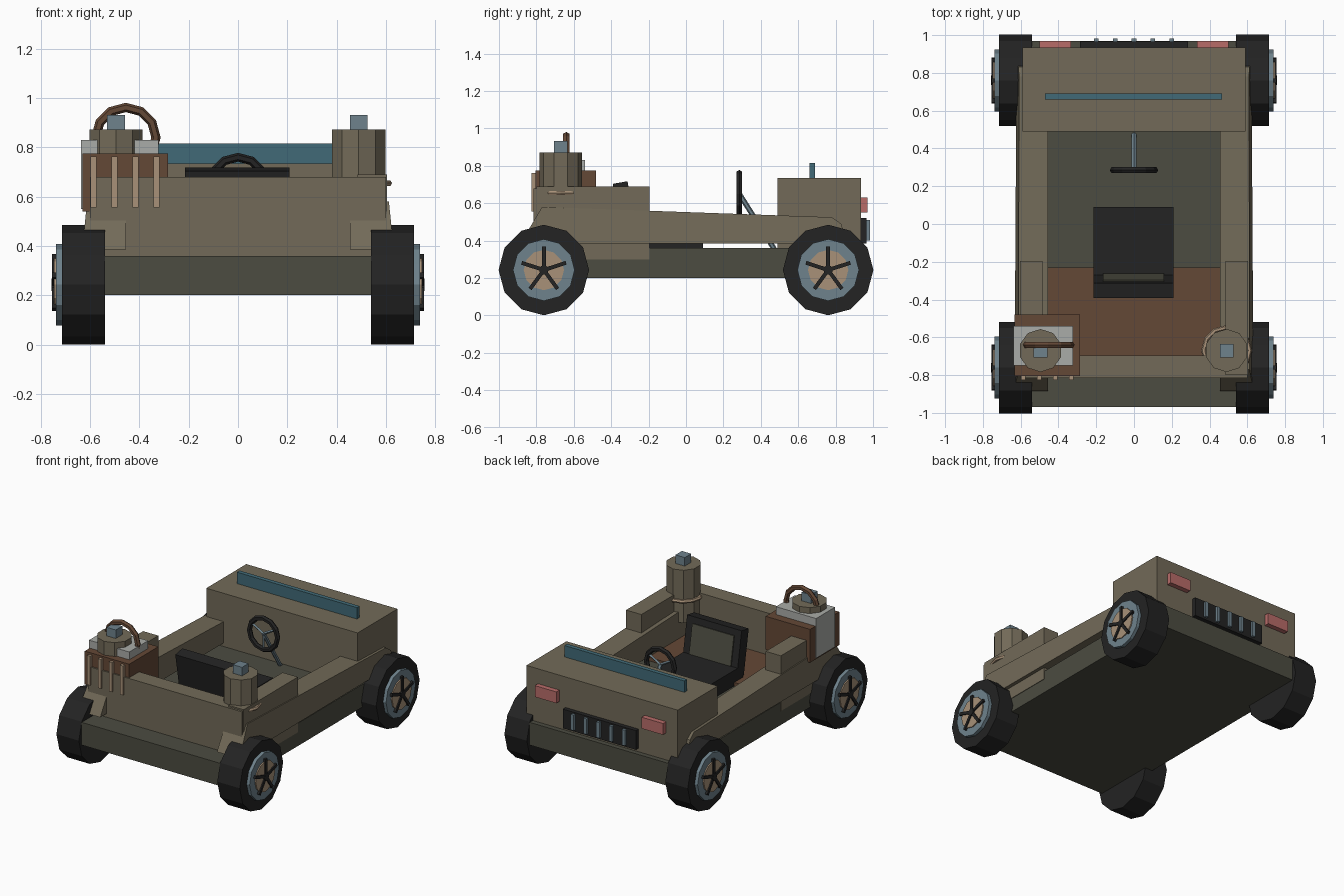
import bpy, bmesh, math
from mathutils import Matrix, Vector

if "Cube" in bpy.data.objects:
    bpy.data.objects.remove(bpy.data.objects["Cube"])


def material(name, rgb):
    m = bpy.data.materials.new(name)
    lin = [((c / 255 + 0.055) / 1.055) ** 2.4 for c in rgb]
    m.diffuse_color = (*lin, 1)
    m.use_nodes = True
    m.node_tree.nodes["Principled BSDF"].inputs["Base Color"].default_value = m.diffuse_color
    return m


KHAKI = material("khaki paint", (114, 106, 88))
OLIVE = material("dark olive", (76, 76, 65))
BLACK = material("black rubber", (35, 35, 35))
BROWN = material("brown leather", (100, 72, 54))
TEAL = material("teal glass", (65, 106, 119))
STEEL = material("blue grey steel", (110, 130, 140))
RED = material("lamp red", (184, 108, 105))
GREY = material("light grey", (170, 172, 168))
TAN = material("tan", (168, 145, 120))


def finish(name, bm, mat):
    bmesh.ops.recalc_face_normals(bm, faces=bm.faces[:])
    me = bpy.data.meshes.new(name)
    bm.to_mesh(me)
    bm.free()
    me.materials.append(mat)
    ob = bpy.data.objects.new(name, me)
    bpy.context.collection.objects.link(ob)
    return ob


def box(name, x, y, z, mat, tilt=0):
    """Box from (min, max) ranges, tilted about x around its centre."""
    size = [b - a for a, b in (x, y, z)]
    mid = Vector([(a + b) / 2 for a, b in (x, y, z)])
    bm = bmesh.new()
    bmesh.ops.create_cube(bm, size=1, matrix=Matrix.Translation(mid)
                          @ Matrix.Rotation(tilt, 4, 'X') @ Matrix.Diagonal((*size, 1)))
    return finish(name, bm, mat)


def rod(name, a, b, r, mat, sides=12, turn=0.0):
    """Capped prism from a to b."""
    a, b = Vector(a), Vector(b)
    d = b - a
    bm = bmesh.new()
    bmesh.ops.create_cone(bm, cap_ends=True, segments=sides, radius1=r, radius2=r, depth=d.length,
                          matrix=Matrix.Translation((a + b) / 2)
                          @ d.to_track_quat('Z', 'Y').to_matrix().to_4x4()
                          @ Matrix.Rotation(turn, 4, 'Z'))
    return finish(name, bm, mat)


def ring(name, centre, axis, major, minor, mat, sides=12, tube=6):
    """Faceted torus around the given axis."""
    rot = Vector(axis).to_track_quat('Z', 'Y').to_matrix().to_4x4()
    place = Matrix.Translation(centre) @ rot
    bm = bmesh.new()
    grid = []
    for i in range(sides):
        a = math.tau * i / sides
        row = []
        for j in range(tube):
            t = math.tau * j / tube
            r = major + minor * math.cos(t)
            row.append(bm.verts.new(place @ Vector((r * math.cos(a), r * math.sin(a), minor * math.sin(t)))))
        grid.append(row)
    for i in range(sides):
        for j in range(tube):
            k, l = (i + 1) % sides, (j + 1) % tube
            bm.faces.new((grid[i][j], grid[k][j], grid[k][l], grid[i][l]))
    return finish(name, bm, mat)


# Body tub
box("chassis", (-0.6, 0.6), (-0.97, 0.97), (0.2, 0.36), OLIVE)
box("hood", (-0.59, 0.59), (0.49, 0.935), (0.36, 0.735), KHAKI)
box("windshield", (-0.47, 0.465), (0.66, 0.69), (0.73, 0.815), TEAL)
box("rear_wall", (-0.6, 0.6), (-0.815, -0.695), (0.36, 0.68), KHAKI)
box("cargo_floor", (-0.465, 0.465), (-0.7, -0.23), (0.355, 0.385), BROWN)

# Tapered side panels and the storage boxes on them
PROFILE = [(-0.885, 0.385), (-0.77, 0.58), (0.78, 0.525), (0.83, 0.49), (0.86, 0.385)]
for side, word in ((-1, "left"), (1, "right")):
    bm = bmesh.new()
    inner = [bm.verts.new((side * 0.455, y, z)) for y, z in PROFILE]
    outer = [bm.verts.new((side * (0.632 - 0.10 * (z - 0.385) - 0.006 * (y + 0.8)), y, z))
             for y, z in PROFILE]
    bm.faces.new(inner)
    bm.faces.new(outer)
    for i in range(len(PROFILE)):
        j = (i + 1) % len(PROFILE)
        bm.faces.new((inner[i], inner[j], outer[j], outer[i]))
    finish(word + "_side_panel", bm, KHAKI)
    xs = sorted((side * 0.485, side * 0.604))
    box(word + "_side_box", xs, (-0.8, -0.195), (0.3, 0.69), KHAKI)
    xs = sorted((side * 0.333, side * 0.5))
    box(word + "_headlamp", xs, (0.93, 0.97), (0.55, 0.63), RED)

# Grille
box("grille", (-0.285, 0.285), (0.93, 0.965), (0.385, 0.52), BLACK)
for i in range(5):
    x = (i - 2) * 0.1
    box("grille_bar", (x - 0.012, x + 0.012), (0.96, 0.983), (0.4, 0.51), STEEL)

# Wheels with five-armed hubs
for s in (-1, 1):
    for y in (-0.76, 0.76):
        def disc(name, x0, x1, r, mat):
            rod(name, (s * x0, y, 0.243), (s * x1, y, 0.243), r, mat)
        disc("tyre", 0.54, 0.715, 0.242, BLACK)
        disc("rim", 0.70, 0.738, 0.165, STEEL)
        disc("hub_disc", 0.72, 0.746, 0.108, TAN)
        disc("hub_cap", 0.72, 0.757, 0.025, BLACK)
        for k in range(5):
            a = math.tau * k / 5
            d = Vector((0, math.sin(a), math.cos(a)))
            c = Vector((s * 0.744, y, 0.243))
            rod("wheel_spoke", c, c + d * 0.125, 0.0145, BLACK, 4, math.pi / 4)

# Seat
box("seat_cushion", (-0.215, 0.21), (-0.33, 0.09), (0.36, 0.47), BLACK)
box("seat_back", (-0.215, 0.21), (-0.365, -0.285), (0.4, 0.713), BLACK, math.radians(10))
box("seat_back_pad", (-0.165, 0.16), (-0.292, -0.279), (0.47, 0.675), OLIVE, math.radians(10))

# Steering
ring("steering_wheel", (0, 0.285, 0.65), (0, 1, 0), 0.11, 0.018, BLACK)
rod("steering_column", (0, 0.285, 0.65), (0, 0.475, 0.35), 0.014, STEEL, 6)
for k in range(3):
    a = math.tau * k / 3 + math.pi
    rod("steering_spoke", (0, 0.285, 0.65),
        (0.11 * math.sin(a), 0.285, 0.65 + 0.11 * math.cos(a)), 0.009, STEEL, 4)

# Luggage crate with straps
box("crate", (-0.632, -0.285), (-0.805, -0.48), (0.54, 0.775), BROWN)
box("crate_liner", (-0.637, -0.323), (-0.75, -0.54), (0.55, 0.83), GREY)
for x in (-0.587, -0.502, -0.416, -0.331):
    box("crate_strap", (x - 0.012, x + 0.012), (-0.827, -0.80), (0.555, 0.762), TAN)

# Canisters
for x, base in ((-0.495, 0.7), (0.49, 0.5)):
    rod("canister", (x, -0.67, base), (x, -0.67, 0.872), 0.114, KHAKI, 10)
    box("canister_cap", (x - 0.036, x + 0.036), (-0.706, -0.634), (0.86, 0.932), STEEL)
ring("carry_handle", (-0.455, -0.64, 0.84), (0, 1, 0), 0.122, 0.019, BROWN)
ring("canister_strap", (0.49, -0.67, 0.655), (0, 0, 1), 0.122, 0.013, TAN)
